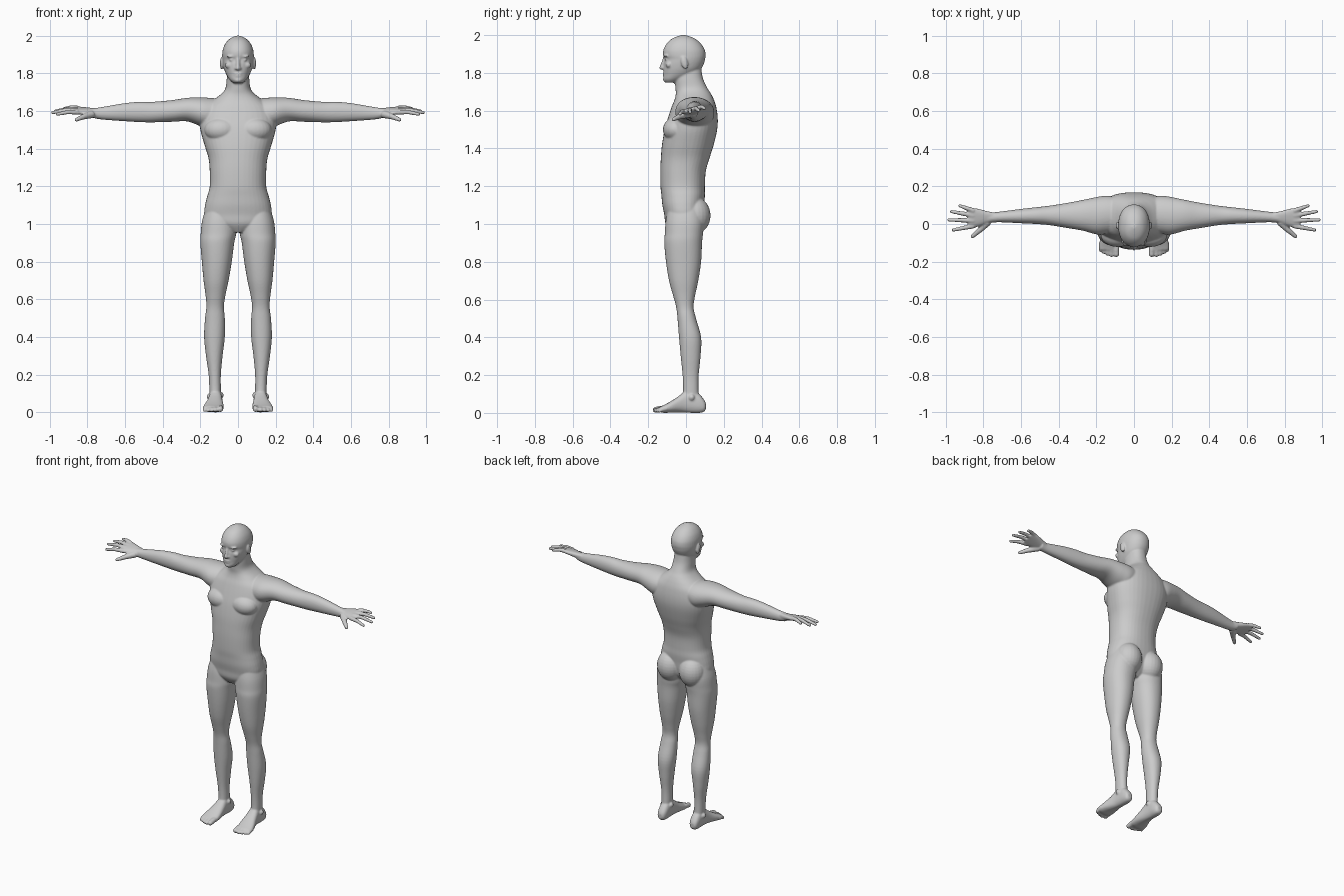
import bpy, bmesh, math
from mathutils import Vector, Matrix

bm = bmesh.new()
SIDES = (1, -1)


def skin_rings(rings):
    loops = [[bm.verts.new(p) for p in r] for r in rings]
    n = len(loops[0])
    for a, b in zip(loops, loops[1:]):
        for i in range(n):
            bm.faces.new((a[i], a[(i + 1) % n], b[(i + 1) % n], b[i]))
    bm.faces.new(loops[0][::-1])
    bm.faces.new(loops[-1])


def smooth_rows(rows, steps=5):
    out = []
    for i in range(len(rows) - 1):
        p0, p1, p2, p3 = (rows[max(0, min(len(rows) - 1, i + k))] for k in (-1, 0, 1, 2))
        for s in range(steps):
            t = s / steps
            out.append([0.5 * (2 * b + (c - a) * t + (2 * a - 5 * b + 4 * c - d) * t * t
                               + (3 * b - a - 3 * c + d) * t ** 3)
                        for a, b, c, d in zip(p0, p1, p2, p3)])
    return out + [list(rows[-1])]


def loft(rows, axis, side=1, power=2.3, tilt=0, n=40):
    """Rows: position along axis, then min/max of the other two axes in order."""
    rings = []
    for t, u0, u1, v0, v1 in smooth_rows(rows):
        ring = []
        for i in range(n):
            a = 2 * math.pi * i / n
            c, s = math.cos(a), math.sin(a)
            u = (u0 + u1) / 2 + (u1 - u0) / 2 * math.copysign(abs(c) ** (2 / power), c)
            v = (v0 + v1) / 2 + (v1 - v0) / 2 * math.copysign(abs(s) ** (2 / power), s)
            p = {'x': (t, u, v), 'y': (u, t, v), 'z': (u, v, t)}[axis]
            ring.append((p[0] * side, p[1], p[2] + tilt * (p[1] - 0.03)))
        rings.append(ring)
    skin_rings(rings)


def ball(loc, radii, rot=0):
    m = Matrix.Translation(loc) @ Matrix.Rotation(rot, 4, 'X') @ Matrix.Diagonal((*radii, 1))
    bmesh.ops.create_uvsphere(bm, u_segments=24, v_segments=16, radius=1, matrix=m)


def digit(points, radii, side):
    """Tapered tube with rounded ends and joints."""
    pts = [Vector((p[0] * side, p[1], p[2])) for p in points]
    q = (pts[-1] - pts[0]).to_track_quat('Z', 'Y')
    skin_rings([[p + q @ Vector((r * math.cos(a), r * math.sin(a), 0))
                 for a in (2 * math.pi * i / 16 for i in range(16))]
                for p, r in zip(pts, radii)])
    ball(pts[-1], (radii[-1],) * 3)


# torso and neck
torso = [(.955, .04, -.08, .03), (1.0, .15, -.108, .075), (1.05, .178, -.115, .09),
         (1.1, .175, -.125, .095), (1.15, .163, -.13, .1), (1.2, .15, -.135, .1),
         (1.28, .15, -.136, .105), (1.35, .157, -.133, .125), (1.42, .178, -.127, .147),
         (1.5, .2, -.113, .165), (1.56, .203, -.096, .168), (1.62, .18, -.076, .16),
         (1.66, .13, -.06, .147), (1.69, .09, -.054, .132), (1.72, .067, -.056, .113),
         (1.77, .06, -.06, .09), (1.83, .055, -.06, .08)]
loft([(z, -w, w, a, b) for z, w, a, b in torso], 'z')

# head
head = [(1.748, .024, -.108, -.05), (1.765, .043, -.119, -.015), (1.79, .06, -.119, .04),
        (1.82, .073, -.12, .078), (1.85, .08, -.119, .095), (1.873, .083, -.114, .101),
        (1.892, .084, -.121, .104), (1.92, .082, -.12, .1), (1.95, .072, -.106, .083),
        (1.975, .054, -.083, .057), (1.99, .034, -.055, .029), (2.0, .01, -.025, -.005)]
loft([(z, -w, w, a, b) for z, w, a, b in head], 'z', power=2.15)

# nose, lips and chin
digit([(0, -.112, 1.882), (0, -.122, 1.85), (0, -.13, 1.827)], [.009, .010, .011], 1)
ball((0, -.114, 1.797), (.024, .01, .006))
ball((0, -.113, 1.786), (.021, .01, .006))
ball((0, -.108, 1.765), (.022, .014, .014))

for s in SIDES:
    # ears, brows, eyes and cheeks
    ball((s * .087, -.008, 1.853), (.009, .018, .034), .25)
    ball((s * .034, -.103, 1.89), (.027, .016, .008))
    ball((s * .032, -.103, 1.872), (.014, .011, .008))
    ball((s * .045, -.09, 1.843), (.024, .018, .018))
    ball((s * .012, -.121, 1.826), (.008, .009, .007))

    # chest muscles and buttocks
    ball((s * .088, -.055, 1.5), (.09, .067, .065))
    ball((s * .082, .043, 1.045), (.085, .087, .1))

    # arm
    loft([(.1, -.04, .145, 1.52, 1.665), (.15, -.053, .15, 1.505, 1.67),
          (.2, -.055, .143, 1.52, 1.672), (.27, -.036, .128, 1.545, 1.67),
          (.35, -.022, .113, 1.543, 1.658), (.45, -.006, .097, 1.54, 1.649),
          (.52, .0, .089, 1.541, 1.649), (.6, .004, .08, 1.546, 1.642),
          (.7, .009, .067, 1.553, 1.625), (.75, .008, .062, 1.559, 1.617),
          (.78, .004, .064, 1.567, 1.614)], 'x', s, 2.1)

    # palm
    loft([(.74, .01, .06, 1.567, 1.612), (.78, .002, .068, 1.574, 1.614),
          (.82, -.012, .079, 1.582, 1.617), (.86, -.02, .086, 1.59, 1.618),
          (.882, -.014, .078, 1.594, 1.614)], 'x', s, 2.5, .22)

    # fingers and thumb
    for y0, y1, x1, z0, z1 in ((-.01, -.032, .96, 1.594, 1.583), (.018, .022, .984, 1.604, 1.592),
                               (.045, .066, .97, 1.61, 1.6), (.07, .097, .925, 1.616, 1.612)):
        x0 = .85
        digit([(x0, y0, z0), ((x0 + x1) / 2, (y0 + y1) / 2, (z0 + z1) / 2 + .006), (x1, y1, z1)],
              [.0135, .0115, .009], s)
    digit([(.775, .012, 1.583), (.82, -.033, 1.57), (.858, -.066, 1.554)], [.021, .015, .0105], s)

    # leg
    loft([(1.1, .03, .165, -.09, .08), (1.02, .012, .19, -.107, .095), (.95, .01, .198, -.112, .09),
          (.9, .02, .2, -.115, .085), (.8, .033, .192, -.106, .08), (.7, .05, .183, -.09, .065),
          (.62, .067, .172, -.068, .048), (.56, .075, .168, -.052, .04), (.5, .07, .175, -.045, .053),
          (.4, .07, .18, -.037, .08), (.3, .082, .17, -.028, .077), (.2, .091, .156, -.018, .067),
          (.12, .091, .152, -.015, .066), (.05, .092, .15, -.02, .07)], 'z', s, 2.15)
    ball((s * .088, .03, .09), (.012, .016, .016))
    ball((s * .154, .03, .082), (.012, .016, .016))

    # foot and toes
    loft([(.105, .105, .135, .02, .05), (.095, .094, .145, .006, .07), (.07, .087, .151, 0, .1),
          (.03, .086, .153, 0, .125), (-.005, .084, .156, .002, .115), (-.04, .08, .165, .003, .088),
          (-.08, .076, .179, .002, .062), (-.115, .077, .187, 0, .043), (-.138, .082, .184, .005, .033)],
         'y', s, 2.4)
    for x, tip, r in ((.094, -.16, .0165), (.12, -.164, .0125), (.14, -.158, .012),
                      (.159, -.149, .0115), (.176, -.139, .011)):
        digit([(x, -.1, .024), (x, (tip - .1) / 2, .022), (x, tip, r)], [r, r, r * .95], s)

# fuse everything into one smooth skin
bmesh.ops.recalc_face_normals(bm, faces=bm.faces)
mesh = bpy.data.meshes.new("human_body")
bm.to_mesh(mesh)
bm.free()
body = bpy.data.objects.new("human_body", mesh)
bpy.context.collection.objects.link(body)
remesh = body.modifiers.new("fuse", 'REMESH')
remesh.mode = 'VOXEL'
remesh.voxel_size = .005
remesh.use_smooth_shade = True
soften = body.modifiers.new("soften", 'SMOOTH')
soften.factor = .5
soften.iterations = 4
